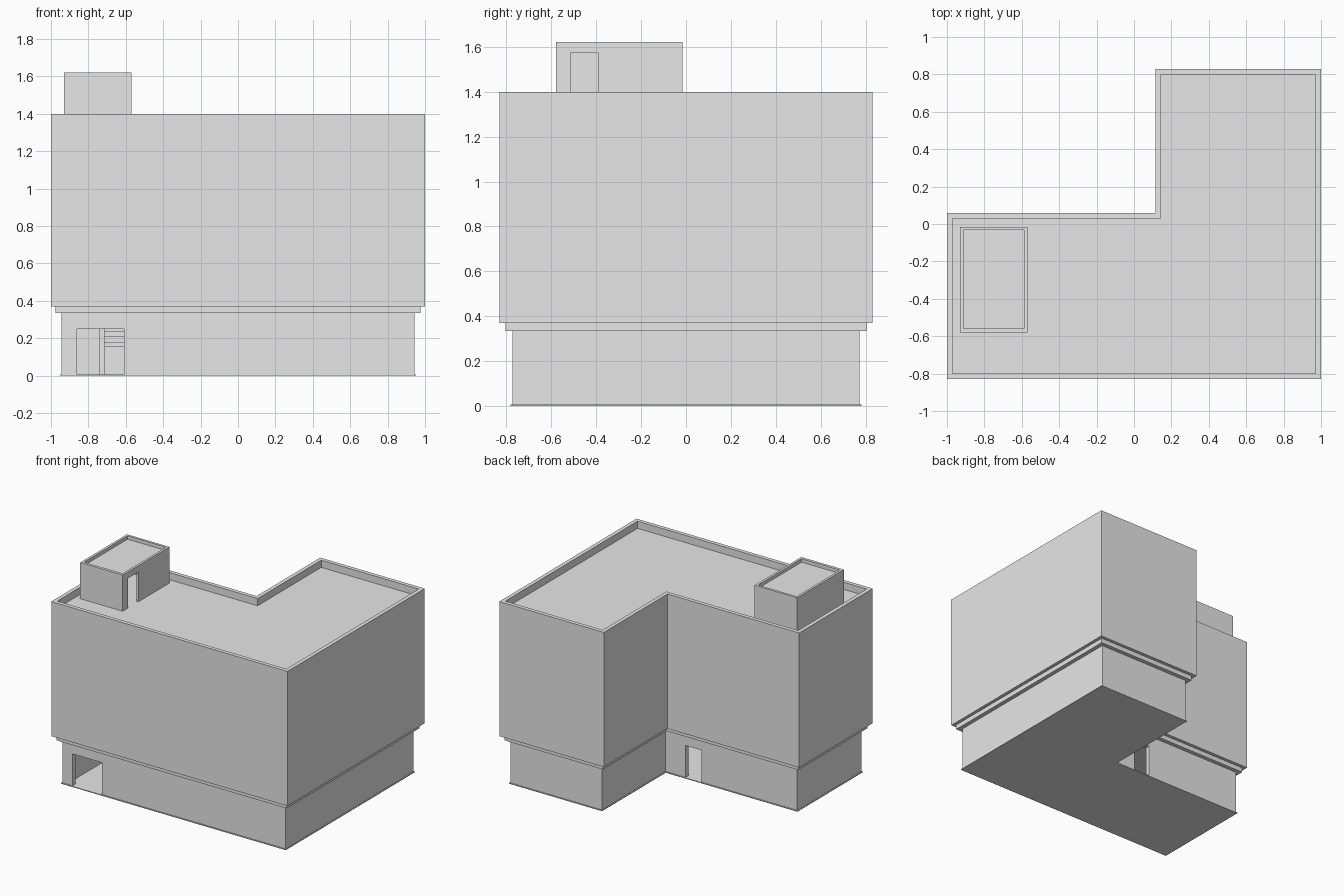
import bpy
import bmesh

cube = bpy.data.objects.get("Cube")
if cube:
    bpy.data.objects.remove(cube, do_unlink=True)

grey = bpy.data.materials.new("plain grey")
grey.use_nodes = True
grey.diffuse_color = (0.8, 0.8, 0.8, 1)
grey.node_tree.nodes["Principled BSDF"].inputs["Base Color"].default_value = (0.8, 0.8, 0.8, 1)


def prism(name, outline, z0, z1):
    """Extrude a plan outline from z0 to z1."""
    bm = bmesh.new()
    face = bm.faces.new([bm.verts.new((x, y, z0)) for x, y in outline])
    top = bmesh.ops.extrude_face_region(bm, geom=[face])["geom"]
    verts = [v for v in top if isinstance(v, bmesh.types.BMVert)]
    bmesh.ops.translate(bm, verts=verts, vec=(0, 0, z1 - z0))
    bmesh.ops.recalc_face_normals(bm, faces=bm.faces)
    mesh = bpy.data.meshes.new(name)
    bm.to_mesh(mesh)
    bm.free()
    mesh.materials.append(grey)
    obj = bpy.data.objects.new(name, mesh)
    bpy.context.collection.objects.link(obj)
    return obj


def box(name, x0, x1, y0, y1, z0, z1):
    return prism(name, [(x0, y0), (x1, y0), (x1, y1), (x0, y1)], z0, z1)


def plan(inset):
    """L-shaped building outline, moved inwards by inset."""
    x, y = 1 - inset, 0.83 - inset
    nx, ny = 0.115 + inset, 0.06 - inset
    return [(-x, -y), (x, -y), (x, y), (nx, y), (nx, ny), (-x, ny)]


def cut(obj, *cutters):
    """Subtract the cutters and bake the result."""
    for cutter in cutters:
        cutter.hide_render = True
        mod = obj.modifiers.new("opening", 'BOOLEAN')
        mod.operation = 'DIFFERENCE'
        mod.solver = 'EXACT'
        mod.object = cutter
    bpy.context.view_layer.update()
    graph = bpy.context.evaluated_depsgraph_get()
    baked = bpy.data.meshes.new_from_object(obj.evaluated_get(graph))
    obj.modifiers.clear()
    obj.data = baked
    for cutter in cutters:
        bpy.data.objects.remove(cutter, do_unlink=True)


# Upper storeys with a sunken roof behind a parapet
upper = prism("upper_storeys", plan(0), 0.37, 1.4)
cut(upper, prism("roof_recess", plan(0.03), 1.345, 1.5))

# Stepped band under the overhang
prism("overhang_band", plan(0.025), 0.335, 0.37)

# Ground storey: hollow walls with a front entrance and a back door
ground = prism("ground_walls", plan(0.056), 0.003, 0.335)
cut(ground,
    prism("ground_room", plan(0.092), -0.1, 0.4),
    box("front_entrance", -0.86, -0.61, -0.9, -0.7, -0.1, 0.25),
    box("back_door", -0.136, 0, -0.08, 0.1, -0.1, 0.25))
prism("floor_slab", plan(0.049), 0, 0.006)

# Stair core inside the ground storey
box("core_side_wall", -0.565, -0.545, -0.58, -0.02, 0.006, 0.335)
box("core_back_wall", -0.908, -0.565, -0.04, -0.02, 0.006, 0.335)
box("core_divider", -0.74, -0.715, -0.42, -0.13, 0.006, 0.335)
box("stair_landing", -0.715, -0.565, -0.43, -0.13, 0.006, 0.16)
step_count = 4
for i in range(step_count):
    y = -0.4 + i * 0.07
    box(f"stair_step_{i + 1}", -0.715, -0.565, y, -0.04, 0.16, 0.18 + i * 0.03)

# Stair house on the roof, hollow with a side door and its own parapet
house = box("roof_stair_house", -0.93, -0.57, -0.58, -0.015, 1.343, 1.622)
cut(house,
    box("house_roof_recess", -0.912, -0.588, -0.558, -0.033, 1.596, 1.7),
    box("house_room", -0.912, -0.588, -0.558, -0.033, 1.3, 1.58),
    box("house_door", -0.65, -0.5, -0.515, -0.39, 1.3, 1.572))
